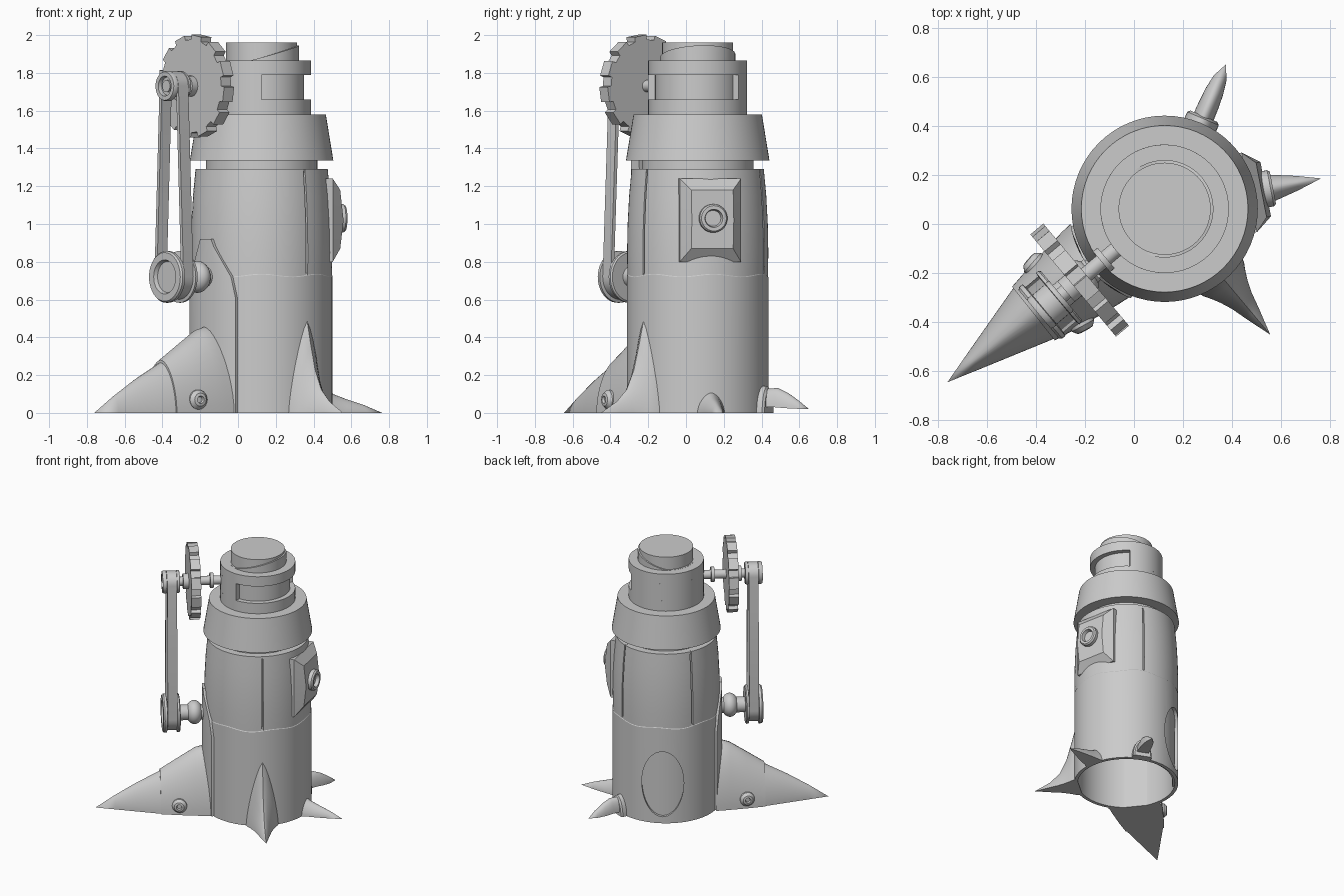
import bpy, bmesh
from math import sin, cos, pi, radians
from mathutils import Matrix, Vector

if "Cube" in bpy.data.objects:
    bpy.data.objects.remove(bpy.data.objects["Cube"])

CX, CY = 0.125, 0.062
BASE = Matrix.Translation((CX, CY, 0))


def frame(az):
    """Body frame: local x points outward at the given azimuth."""
    return BASE @ Matrix.Rotation(radians(az), 4, 'Z')


def axle(z, az=220):
    """Frame whose local z runs outward along a horizontal axle."""
    return frame(az) @ Matrix.Translation((0, 0, z)) @ Matrix.Rotation(pi / 2, 4, 'Y')


def loft(name, sections, m=BASE, wrap=False):
    """Skin a row of equal-length closed loops."""
    bm = bmesh.new()
    rows = [[bm.verts.new(m @ Vector(p)) for p in s] for s in sections]
    k = len(rows[0])
    for i in range(len(rows) if wrap else len(rows) - 1):
        a, b = rows[i], rows[(i + 1) % len(rows)]
        for j in range(k):
            bm.faces.new((a[j], a[(j + 1) % k], b[(j + 1) % k], b[j]))
    if not wrap:
        bm.faces.new(rows[0])
        bm.faces.new(rows[-1])
    bmesh.ops.remove_doubles(bm, verts=bm.verts, dist=1e-4)
    bmesh.ops.recalc_face_normals(bm, faces=bm.faces)
    me = bpy.data.meshes.new(name)
    bm.to_mesh(me)
    bm.free()
    ob = bpy.data.objects.new(name, me)
    bpy.context.collection.objects.link(ob)
    return ob


def revolve(name, prof, m=BASE, a0=0, a1=360, n=64, lift=None):
    """Turn a closed (r, z) profile; lift(angle, z) may bend heights."""
    full = a1 - a0 == 360
    secs = []
    for i in range(n if full else n + 1):
        a = radians(a0 + (a1 - a0) * i / n)
        secs.append([(r * cos(a), r * sin(a), lift(a, z) if lift else z) for r, z in prof])
    return loft(name, secs, m, full)


def tube(r0, r1, z0, z1):
    return [(r0, z0), (r1, z0), (r1, z1), (r0, z1)]


def horn(name, az, rows, n=16, p=2):
    """Spike: arch sections (distance, half width, height, floor); low p is more pointed."""
    secs = [[(d, w * cos(pi * i / n), f + (h - f) * (1 - abs(cos(pi * i / n)) ** p) ** (1 / p))
             for i in range(n + 1)] for d, w, h, f in rows]
    return loft(name, secs, frame(az))


# Lower shell, hollow, with wavy rim and a backed oval window
shell = revolve("lower_shell", [(0, .70), (.35, .70), (.35, 0), (.375, 0), (.375, .725), (.365, .74), (0, .74)],
                n=96, lift=lambda a, z: z + .007 * sin(7 * a) * (z > .71))
cutter = loft("window_cutter", [[(x, .147 * cos(t * pi / 24), .3 + .25 * sin(t * pi / 24)) for t in range(48)]
                                for x in (.2, .6)], frame(121))
mod = shell.modifiers.new("window", 'BOOLEAN')
mod.object, mod.operation, mod.solver = cutter, 'DIFFERENCE', 'EXACT'
cutter.hide_render = True
bpy.context.view_layer.objects.active = shell
bpy.ops.object.modifier_apply(modifier="window")
bpy.data.objects.remove(cutter)
revolve("window_back", tube(.335, .352, .01, .6), a0=91, a1=151, n=24)

# Raised shield behind the lower pulley
secs = []
for z, h in [(0, 31), (.61, 31), (.72, 27), (.88, 10), (.92, 7)]:
    angs = [radians(h * (i / 8 - 1)) for i in range(17)]
    secs.append([(.39 * cos(a * .94), .39 * sin(a * .94), z) for a in angs] +
                [(.36 * cos(a), .36 * sin(a), z) for a in reversed(angs)])
loft("shield_plate", secs, frame(220))

# Upper body: core with three curved panels, then neck and collar
revolve("upper_core", tube(0, .335, .72, 1.28))
panel = [(.32, .72), (.372, .72), (.374, .85), (.371, 1.0), (.363, 1.15), (.35, 1.29), (.32, 1.29)]
for i, (a0, a1) in enumerate([(-50, 70), (70, 154), (154, 310)]):
    revolve(f"body_panel_{i}", panel, a0=a0 + .9, a1=a1 - .9, n=32)
revolve("neck", tube(0, .295, 1.27, 1.36))
revolve("upper_rim", tube(0, .345, 1.27, 1.289))
revolve("collar", [(0, 1.335), (.38, 1.335), (.34, 1.58), (0, 1.58)])

# Head with a long slot
revolve("head_core", tube(0, .225, 1.57, 1.865))
revolve("head_lower_ring", tube(.2, .262, 1.57, 1.66))
revolve("head_upper_ring", tube(.2, .262, 1.79, 1.865))
revolve("head_slot_wall", tube(.2, .262, 1.66, 1.79), a0=56, a1=270, n=40)
revolve("cap", tube(0, .188, 1.86, 1.962))
revolve("cap_sloped_ledge", tube(.17, .199, 1.86, 1.9),
        lift=lambda a, z: z if z < 1.88 else 1.866 + .08 * max(0, cos(a - .17) + .45) / 1.45)

# Side port
zs = [(-1, 0), (-1, 1), (-1, 2), (1, 2), (1, 1), (1, 0)]
port = [[(x, .165 * s, (.8, 1.02, 1.24)[k]) for s, k in zs] for x in (.31, .352)]
port.append([((.402, .42, .402)[k], .113 * s, (.87, 1.02, 1.18)[k]) for s, k in zs])
loft("port_housing", port, frame(11))
revolve("port_ring", [(0, .40), (.065, .40), (.075, .415), (.075, .44), (.067, .45), (.048, .45), (.042, .425), (0, .425)],
        axle(1.03, 11), n=32)

# Gear with broad square teeth
pts = []
for i in range(12):
    for deg, r in [(0, .247), (11, .247), (12, .272), (29, .272)]:
        a = radians(i * 30 + deg)
        pts.append((r * cos(a), r * sin(a)))
loft("gear", [[(x, y, z) for x, y in pts] for z in (.418, .487)], axle(1.73))

# Axles
revolve("upper_axle", tube(0, .032, .2, .66), axle(1.73), n=24)
revolve("upper_axle_collar", tube(0, .055, .312, .336), axle(1.73), n=24)
revolve("gear_hub", tube(0, .055, .48, .525), axle(1.73), n=24)
ball = [(0.085 * sin(pi * i / 12), .445 - .06 * cos(pi * i / 12)) for i in range(13)]
revolve("lower_axle_bulb", ball, axle(.72), n=32)
revolve("lower_axle", tube(0, .055, .3, .56), axle(.72), n=24)


# Pulleys with flanges and a recessed face
def pulley(name, z, rf, rc):
    revolve(name, [(0, .55), (rf * .94, .55), (rf, .557), (rf, .57), (rc, .577), (rc, .635), (rf, .643),
                   (rf, .66), (rf * .94, .67), (rf * .66, .67), (rf * .6, .65), (0, .65)], axle(z), n=40)


pulley("upper_pulley", 1.73, .08, .057)
pulley("lower_pulley", .72, .137, .098)

# Belt
path = []
for z, r, start in [(1.73, .058, 0), (.72, .1, pi)]:
    for i in range(17):
        a = start + pi * i / 16
        path.append([(x, (r + t) * cos(a), z + (r + t) * sin(a))
                     for x, t in [(.572, 0), (.64, 0), (.64, .02), (.572, .02)]])
loft("drive_belt", path, frame(220), wrap=True)

# Large spike with cuff and bolts
horn("large_spike_cuff", 218.6, [(.34, .192, .46, 0), (.39, .187, .455, 0), (.44, .18, .44, 0),
                                 (.56, .163, .362, 0), (.685, .14, .28, 0)], 24, 1.8)
horn("large_spike", 218.6, [(.63, .145, .295, 0), (.7, .128, .258, 0), (.85, .084, .18, 0), (1.0, .04, .09, 0),
                            (1.134, 0, 0, 0)], 24, 1.8)
for s in (-1, 1):
    m = (frame(218.6) @ Matrix.Translation((.555, s * .15, .07)) @ Matrix.Rotation(s * radians(-10), 4, 'Z')
         @ Matrix.Rotation(-s * pi / 2, 4, 'X'))
    revolve("cuff_bolt", [(0, -.02), (.052, -.02), (.052, .015), (.035, .035), (.02, .038), (.015, .025), (0, .025)],
            m, n=20)

# Small spikes
horn("front_spike", -50, [(.34, .118, .56, 0), (.375, .108, .485, 0), (.405, .09, .36, 0), (.44, .072, .23, 0),
                          (.49, .052, .125, 0), (.56, .033, .06, 0), (.67, 0, 0, 0)], p=1.35)
horn("right_spike", 11, [(.35, .08, .12, 0), (.39, .065, .098, 0), (.45, .054, .075, 0), (.55, .03, .042, 0),
                         (.65, 0, 0, 0)], p=1.7)
horn("back_claw_socket", 67, [(.35, .07, .145, 0), (.4, .07, .14, 0), (.41, .06, .12, 0)])
horn("back_claw", 67, [(.36, .044, .125, .03), (.46, .042, .132, .03), (.52, .038, .105, .025),
                       (.58, .028, .065, .022), (.64, 0, .02, .02)])

# Smooth shading with sharp edges kept
bpy.ops.object.select_all(action='SELECT')
bpy.context.view_layer.objects.active = shell
bpy.ops.object.shade_smooth_by_angle(angle=radians(32))
